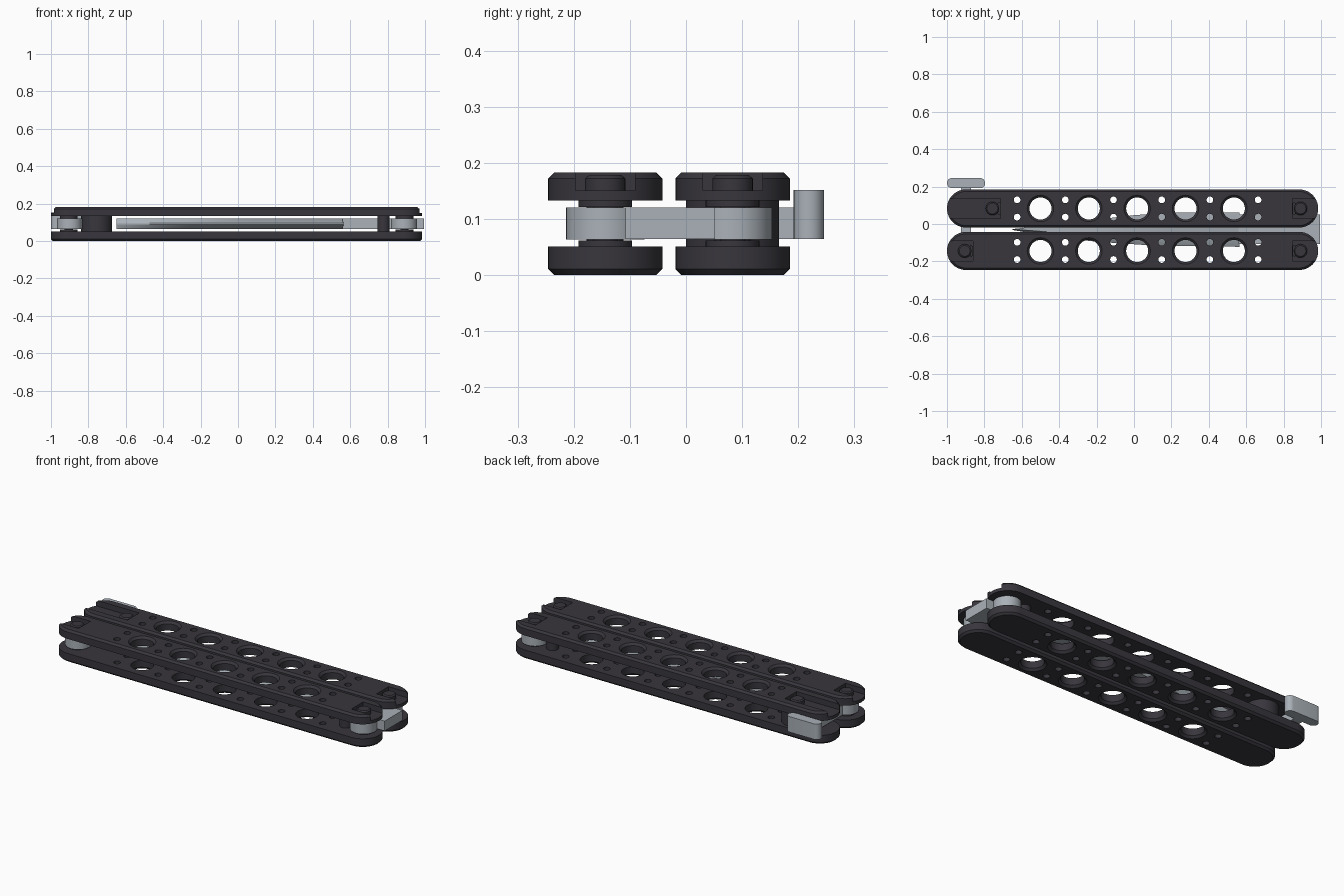
import bpy, bmesh, math

if "Cube" in bpy.data.objects:
    bpy.data.objects.remove(bpy.data.objects["Cube"])


def material(name, rgb):
    m = bpy.data.materials.new(name)
    m.diffuse_color = (*rgb, 1)
    m.use_nodes = True
    m.node_tree.nodes["Principled BSDF"].inputs["Base Color"].default_value = m.diffuse_color
    return m


DARK = material("dark anodised", (0.040, 0.037, 0.046))
STEEL = material("steel", (0.40, 0.44, 0.48))


def circle(x, y, r, n=32):
    return [(x + r * math.cos(2 * math.pi * i / n), y + r * math.sin(2 * math.pi * i / n)) for i in range(n)]


def rect(x0, x1, y0, y1):
    return [(x0, y0), (x1, y0), (x1, y1), (x0, y1)]


def stadium(x0, x1, y, r, n=20):
    right = [-math.pi / 2 + math.pi * i / n for i in range(n + 1)]
    pts = [(x1 + r * math.cos(a), y + r * math.sin(a)) for a in right]
    return pts + [(x0 - r * math.cos(a), y - r * math.sin(a)) for a in right]


def add_loft(bm, rings):
    """Closed solid through stacked (outline, z) rings."""
    loops = [[bm.verts.new((x, y, z)) for x, y in pts] for pts, z in rings]
    n = len(loops[0])
    for a, b in zip(loops, loops[1:]):
        for i in range(n):
            j = (i + 1) % n
            bm.faces.new((a[i], a[j], b[j], b[i]))
    bm.faces.new(loops[0][::-1])
    bm.faces.new(loops[-1])


def make(name, solids, mat):
    bm = bmesh.new()
    for s in solids:
        add_loft(bm, s)
    bmesh.ops.recalc_face_normals(bm, faces=bm.faces[:])
    me = bpy.data.meshes.new(name)
    bm.to_mesh(me)
    bm.free()
    me.materials.append(mat)
    ob = bpy.data.objects.new(name, me)
    bpy.context.collection.objects.link(ob)
    return ob


def prism(pts, z0, z1):
    return [(pts, z0), (pts, z1)]


def cut(ob, cutter):
    mod = ob.modifiers.new("holes", 'BOOLEAN')
    mod.operation, mod.solver, mod.object = 'DIFFERENCE', 'EXACT', cutter
    bpy.context.view_layer.objects.active = ob
    bpy.ops.object.modifier_apply(modifier=mod.name)
    bpy.data.objects.remove(cutter, do_unlink=True)


FRONT, BACK = -0.144, 0.083     # centre lines of the two handles
X0, X1, R = -0.898, 0.883, 0.102
BIG = [-0.50 + 0.2585 * i for i in range(5)]
SMALL = [-0.625 + 0.2577 * i for i in range(6)]


def hole_solids(y, top):
    out, inn = (0.20, 0.10) if top else (-0.02, 0.08)
    face = 0.183 if top else 0.0
    step = 1 if top else -1
    solids = []
    for x in BIG:       # large holes with a countersunk outer rim
        rings = [(circle(x, y, 0.059), inn), (circle(x, y, 0.059), face - step * 0.012),
                 (circle(x, y, 0.071), face), (circle(x, y, 0.071), out)]
        solids.append(rings)
    for x in SMALL:
        for dy in (-0.046, 0.046):
            solids.append(prism(circle(x, y + dy, 0.018, 16), min(inn, out), max(inn, out)))
    return solids


# Handle plates, drilled, with screw grooves at the ends of the upper ones
for side, y, left_pivot in (("front", FRONT, -0.905), ("back", BACK, -0.757)):
    ch = 0.011
    full, inset = stadium(X0, X1, y, R), stadium(X0, X1, y, R - ch)
    lower = make(side + "_lower_plate", [[(inset, 0), (full, ch), (full, 0.051)]], DARK)
    cut(lower, make("cutter", hole_solids(y, False), DARK))
    upper = make(side + "_upper_plate", [[(full, 0.133), (full, 0.183 - ch), (inset, 0.183)]], DARK)
    cut(upper, make("cutter", hole_solids(y, True), DARK))
    gl = left_pivot + 0.043
    grooves = [prism(rect(-1.1, gl, y - 0.053, y + 0.053), 0.151, 0.25),
               prism(rect(0.848, 1.1, y - 0.053, y + 0.053), 0.151, 0.25)]
    cut(upper, make("cutter", grooves, DARK))
    slots = [prism(rect(gl - 0.012, gl - 0.001, y - 0.03, y + 0.03), 0.1, 0.25),
             prism(rect(0.849, 0.86, y - 0.03, y + 0.03), 0.1, 0.25)]
    cut(upper, make("cutter", slots, DARK))

    # Pivot screws: washers, shaft and head
    for end, x in (("left", left_pivot), ("right", 0.89)):
        make(f"{side}_{end}_pivot", [
            prism(circle(x, y, 0.048), 0.045, 0.062),
            prism(circle(x, y, 0.022), 0.05, 0.151),
            prism(circle(x, y, 0.048), 0.121, 0.14),
            [(circle(x, y, 0.036), 0.145), (circle(x, y, 0.036), 0.172), (circle(x, y, 0.029), 0.178)]], DARK)
    # Stop pin beside the tang
    make(side + "_stop_pin", [prism(circle(0.778, y, 0.033), 0.045, 0.14)], DARK)

# Round spacer in the back handle
make("back_spacer", [prism(circle(-0.757, BACK, 0.083), 0.045, 0.14)], DARK)

# Tang with two pivot lobes
make("tang", [prism(rect(0.56, 0.995, -0.108, 0.052), 0.064, 0.12)], STEEL)
for side, y in (("front", FRONT), ("back", BACK)):
    make(side + "_tang_lobe", [prism(circle(0.888, y, 0.07), 0.0635, 0.1205)], STEEL)

# Blade: thick spine, ground down to the cutting edge
edge = [(-0.65, -0.032), (-0.45, -0.065), (-0.2, -0.095), (0.1, -0.115), (0.565, -0.122)]
spine = [(0.565, 0.062), (0.2, 0.062), (0.0, 0.047), (-0.3, 0.012), (-0.65, -0.027)]
ground = [(-0.62, -0.03), (-0.42, -0.045), (-0.18, -0.06), (0.1, -0.07), (0.565, -0.072)]
make("blade", [[(ground + spine, 0.064), (edge + spine, 0.088),
                (edge + spine, 0.096), (ground + spine, 0.12)]], STEEL)

# Latch: pivot ring, arm and rounded end bar
make("latch_pivot", [prism(circle(-0.9, FRONT, 0.068), 0.0635, 0.1205)], STEEL)
make("latch_arm", [prism(rect(-0.925, -0.872, FRONT, 0.21), 0.064, 0.12)], STEEL)
make("latch_bar", [prism(stadium(-0.973, -0.823, 0.219, 0.027, 12), 0.064, 0.152)], STEEL)

# Smooth curved walls, keep edges sharp
bpy.ops.object.select_all(action='DESELECT')
for ob in bpy.context.scene.objects:
    ob.select_set(True)
    bpy.context.view_layer.objects.active = ob
bpy.ops.object.shade_smooth_by_angle(angle=math.radians(30))
